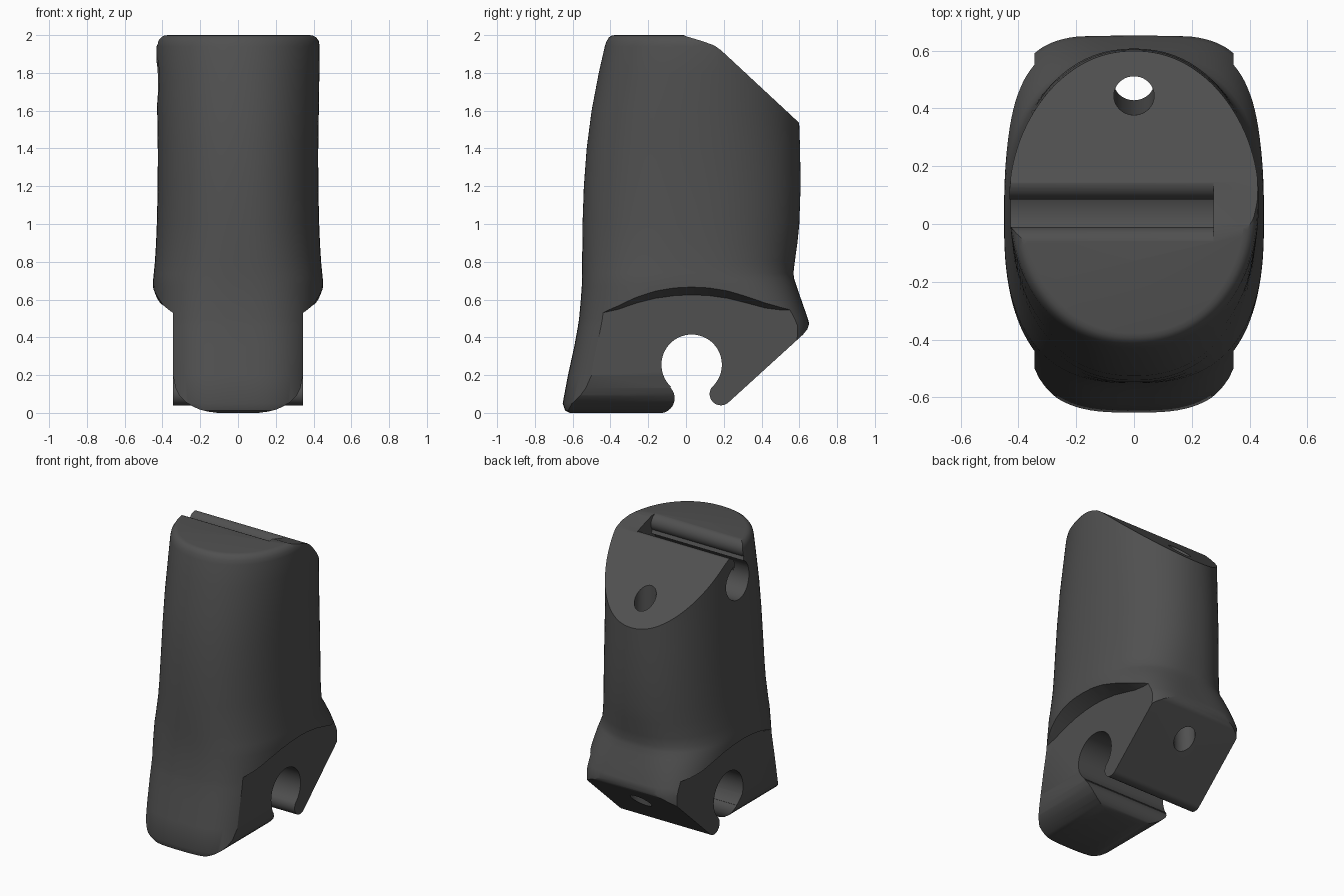
import bpy, bmesh
from math import cos, sin, pi, radians, copysign

if "Cube" in bpy.data.objects:
    bpy.data.objects.remove(bpy.data.objects["Cube"])


def loft(name, rings):
    """Skin a list of equal closed loops and cap both ends."""
    bm = bmesh.new()
    loops = [[bm.verts.new(p) for p in ring] for ring in rings]
    n = len(loops[0])
    for a, b in zip(loops, loops[1:]):
        for i in range(n):
            j = (i + 1) % n
            bm.faces.new((a[i], a[j], b[j], b[i]))
    bm.faces.new(loops[0][::-1])
    bm.faces.new(loops[-1])
    bmesh.ops.recalc_face_normals(bm, faces=bm.faces)
    me = bpy.data.meshes.new(name)
    bm.to_mesh(me)
    bm.free()
    ob = bpy.data.objects.new(name, me)
    bpy.context.collection.objects.link(ob)
    return ob


def arc(cy, cz, r, a0, a1, n):
    return [(cy + r * cos(radians(a0 + (a1 - a0) * i / n)),
             cz + r * sin(radians(a0 + (a1 - a0) * i / n))) for i in range(n + 1)]


def side_prism(name, x0, x1, pts, pts1=None):
    """Prism along x from (y, z) profiles."""
    return loft(name, [[(x0, y, z) for y, z in pts],
                       [(x1, y, z) for y, z in (pts1 or pts)]])


def oval(z, yf, yb, hw, nf, nb, seg=112):
    """Egg-shaped ring, squarer where the exponents are larger."""
    cy, b, ring = (yf + yb) / 2, (yb - yf) / 2, []
    for i in range(seg):
        t = 2 * pi * (i + 0.5) / seg
        n = nb if sin(t) > 0 else nf
        ring.append((hw * copysign(abs(cos(t)) ** (2 / n), cos(t)),
                     cy + b * copysign(abs(sin(t)) ** (2 / n), sin(t)), z))
    return ring


def cut(target, tool, operation='DIFFERENCE'):
    tool.hide_render = True
    m = target.modifiers.new(tool.name, 'BOOLEAN')
    m.operation, m.object, m.solver = operation, tool, 'EXACT'
    bpy.ops.object.modifier_apply(modifier=m.name)
    bpy.data.objects.remove(tool)


# body: z, front y, back y, half width, front and back squareness
sections = [
    (0.0, -.615, .62, .41, 3.1, 4.0), (.012, -.64, .645, .425, 3.1, 4.0),
    (.05, -.653, .655, .435, 3.1, 4.0), (.2, -.625, .655, .44, 3.0, 4.0),
    (.35, -.592, .655, .443, 3.0, 4.0), (.46, -.572, .655, .446, 2.9, 4.0),
    (.5, -.566, .645, .447, 2.85, 3.8), (.6, -.557, .61, .449, 2.75, 3.3),
    (.67, -.552, .586, .45, 2.65, 2.9), (.71, -.551, .573, .449, 2.6, 2.65),
    (.74, -.55, .569, .446, 2.55, 2.5), (.8, -.55, .576, .44, 2.5, 2.4),
    (.9, -.549, .59, .434, 2.4, 2.3), (1.0, -.548, .6, .43, 2.35, 2.25),
    (1.2, -.541, .607, .425, 2.3, 2.2), (1.4, -.526, .604, .425, 2.25, 2.15),
    (1.6, -.5, .597, .428, 2.2, 2.1), (1.8, -.462, .59, .431, 2.15, 2.1),
    (1.94, -.43, .585, .432, 2.15, 2.1), (1.968, -.421, .58, .428, 2.15, 2.1),
    (1.988, -.408, .57, .416, 2.15, 2.1), (1.997, -.394, .56, .402, 2.15, 2.1),
    (2.0, -.378, .55, .386, 2.15, 2.1)]
body = loft("clip_body", [oval(*s) for s in sections])
bpy.context.view_layer.objects.active = body
body.select_set(True)

# side outline: lower snap hook, sloped underside, sloped back of the top
outline = ([(-.8, -.002)] + arc(-.14, .078, .08, -90, 45, 12)
           + arc(.03, .255, .16, 227, -48, 40) + arc(.185, .1, .06, 143, 315, 16)[1:]
           + [(.62, .415), (.643, .444), (.656, .485), (.9, .49), (.9, 1.256),
              (.22, 1.888), (.185, 1.92), (.15, 1.945),
              (.09, 1.967), (0, 1.994), (-.03, 2.01), (-.8, 2.01)])
cut(body, side_prism("side_outline", -.7, .7, outline), 'INTERSECT')

# flat lower sides under an arched ledge, and rounded lower front corners
arch = [(-.9, .53), (-.44, .53), (-.36, .548), (-.26, .582), (-.16, .607), (-.06, .621),
        (.03, .625), (.12, .621), (.22, .607), (.32, .582), (.42, .555), (.5, .545), (.9, .545)]
foot = [(.9, -.2), (-.9, -.2)]
corner = [(.37, .3), (.3445, .2), (.33, .13), (.31, .09), (.28, .06), (.24, .034),
          (.2, .017), (.16, .007), (.1, -.001), (.1, -.1), (.5, -.1), (.5, .3)]
for s in (-1, 1):
    cut(body, side_prism("flat_side_cutter", s * .345, s * .6, arch + foot,
                         [(y, z + .1) for y, z in arch] + foot))
    cut(body, loft("front_corner_cutter",
                   [[(s * x, y, z) for x, z in corner] for y in (-.9, .05)]))

# keyhole slot across the top, closed at the right end
slot = ([(-.07, 2.06)] + arc(-.07, 1.941, .06, 90, -40, 12)
        + arc(.038, 1.76, .13, 113, 427, 40) + arc(.145, 1.888, .06, 215, 70, 12)
        + [(.2, 2.06)])
cut(body, side_prism("top_slot_cutter", -.7, .275, slot))

# cord hole from the top slope to the lower slope
hole = [[(.07 * cos(2 * pi * i / 40), y + .065 * sin(2 * pi * i / 40), z) for i in range(40)]
        for y, z in ((.505, -.1), (.43, 2.1))]
cut(body, loft("cord_hole_cutter", hole))

# dark grey plastic
dark = bpy.data.materials.new("dark_plastic")
dark.diffuse_color = (.08, .08, .08, 1)
dark.use_nodes = True
dark.node_tree.nodes["Principled BSDF"].inputs["Base Color"].default_value = dark.diffuse_color
body.data.materials.clear()
body.data.materials.append(dark)
for f in body.data.polygons:
    f.material_index = 0

bpy.ops.object.shade_smooth_by_angle(angle=radians(35))
